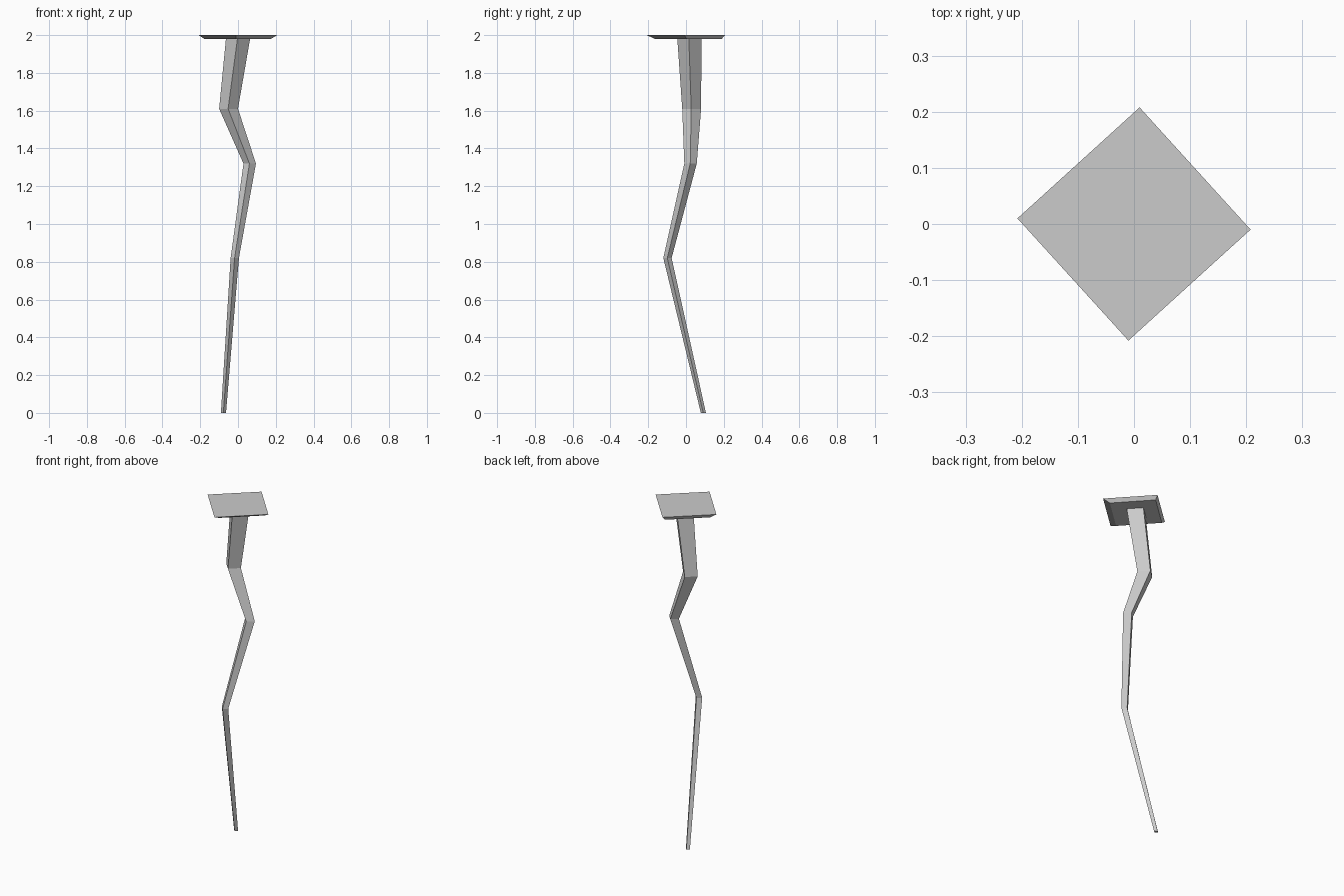
import bpy, bmesh
from math import cos, sin, pi, radians

if "Cube" in bpy.data.objects:
    bpy.data.objects.remove(bpy.data.objects["Cube"])

TWIST = radians(-2.75)


def loft(name, rings, cap_top):
    """Skin four-sided horizontal rings given as (x, y, z, radius), bottom to top."""
    bm = bmesh.new()
    loops = [[bm.verts.new((x + r * cos(TWIST + i * pi / 2),
                            y + r * sin(TWIST + i * pi / 2), z)) for i in range(4)]
             for x, y, z, r in rings]
    for low, high in zip(loops, loops[1:]):
        for i in range(4):
            j = (i + 1) % 4
            bm.faces.new((low[i], low[j], high[j], high[i]))
    bm.faces.new(loops[0][::-1])
    if cap_top:
        bm.faces.new(loops[-1])
    mesh = bpy.data.meshes.new(name)
    bm.to_mesh(mesh)
    bm.free()
    obj = bpy.data.objects.new(name, mesh)
    bpy.context.collection.objects.link(obj)
    return obj


# Crooked tapering root, thin at the bottom; its top end is closed by the plate
loft("crooked_root", [
    (-0.077, 0.092, 0.0, 0.0135),
    (-0.017, -0.098, 0.82, 0.022),
    (0.062, 0.024, 1.32, 0.033),
    (-0.05, 0.030, 1.61, 0.05),
    (0.0, 0.018, 1.98, 0.064),
], cap_top=False)

# Flat diamond plate with sides flaring outward to the top
loft("top_plate", [
    (-0.002, 0.013, 1.979, 0.175),
    (0.0, 0.0, 2.0, 0.208),
], cap_top=True)
